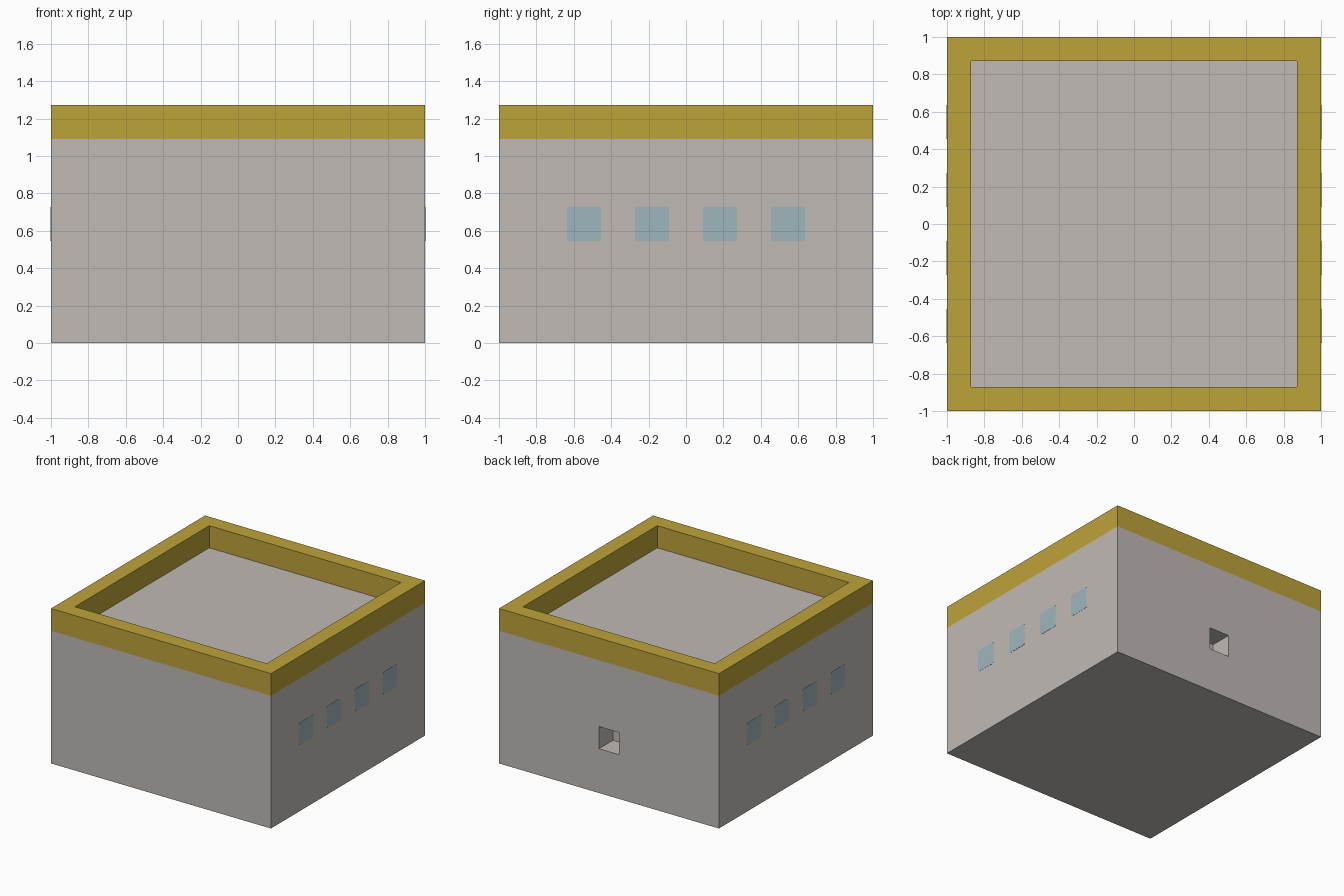
import bpy
import bmesh
from mathutils import Vector, Matrix

cube = bpy.data.objects.get("Cube")
if cube:
    bpy.data.objects.remove(cube, do_unlink=True)

U = 1 / 11          # building module
WALL_TOP = 12 * U
RIM_TOP = 14 * U


def material(name, rgb):
    mat = bpy.data.materials.new(name)
    mat.use_nodes = True
    mat.diffuse_color = (*rgb, 1)
    mat.node_tree.nodes["Principled BSDF"].inputs["Base Color"].default_value = (*rgb, 1)
    return mat


def make_object(name, bm, *mats):
    mesh = bpy.data.meshes.new(name)
    bm.to_mesh(mesh)
    bm.free()
    for mat in mats:
        mesh.materials.append(mat)
    obj = bpy.data.objects.new(name, mesh)
    bpy.context.collection.objects.link(obj)
    return obj


def cut(bm, faces, point, normal):
    geom = set(faces)
    for f in faces:
        geom.update(f.edges, f.verts)
    bmesh.ops.bisect_plane(bm, geom=list(geom), plane_co=point, plane_no=normal)


grey = material("warm_grey_wall", (0.527, 0.491, 0.462))
gold = material("gold_rim", (0.515, 0.366, 0.042))
blue = material("pale_blue_glass", (0.347, 0.468, 0.503))

# Building block, split where the rim begins
bm = bmesh.new()
bmesh.ops.create_cube(bm, size=1, matrix=Matrix.Translation((0, 0, RIM_TOP / 2))
                      @ Matrix.Diagonal((2, 2, RIM_TOP, 1)))
cut(bm, bm.faces[:], (0, 0, WALL_TOP), (0, 0, 1))

# Sunken roof deck behind the rim
top = [f for f in bm.faces if f.normal.z > 0.9]
bmesh.ops.inset_region(bm, faces=top, thickness=2 * U)
deck = top[0]
walls = bmesh.ops.extrude_discrete_faces(bm, faces=[deck])["faces"]
deck = walls[0]
bmesh.ops.translate(bm, verts=deck.verts, vec=(0, 0, WALL_TOP - RIM_TOP))

# Square recess in the back wall
bm.normal_update()
for point, normal in (((-U, 0, 0), (1, 0, 0)), ((U, 0, 0), (1, 0, 0)),
                      ((0, 0, 4 * U), (0, 0, 1)), ((0, 0, 6 * U), (0, 0, 1))):
    back = [f for f in bm.faces if f.calc_center_median().y > 0.99 and f.normal.y > 0.9]
    cut(bm, back, point, normal)
    bm.normal_update()
hole = min(bm.faces, key=lambda f: (f.calc_center_median() - Vector((0, 1, 5 * U))).length)
end = bmesh.ops.extrude_discrete_faces(bm, faces=[hole])["faces"][0]
bmesh.ops.translate(bm, verts=end.verts, vec=(0, -2 * U, 0))

# Everything above the wall line is rim coloured
for f in bm.faces:
    f.material_index = int(f.calc_center_median().z > WALL_TOP + 0.01)
make_object("building_body", bm, grey, gold)

# Four flush panes on each side wall
for side, sign in (("left", 1), ("right", -1)):
    for i in range(4):
        bm = bmesh.new()
        y = (4 * i - 6) * U
        bmesh.ops.create_cube(bm, size=1, matrix=Matrix.Translation((sign, y, 7 * U))
                              @ Matrix.Diagonal((0.003, 2 * U, 2 * U, 1)))
        corners = [e for e in bm.edges
                   if abs(e.verts[0].co.x - e.verts[1].co.x) > 0.001]
        bmesh.ops.bevel(bm, geom=corners, offset=0.012, segments=2,
                        profile=0.5, affect='EDGES')
        make_object(f"{side}_window_{i + 1}", bm, blue)
